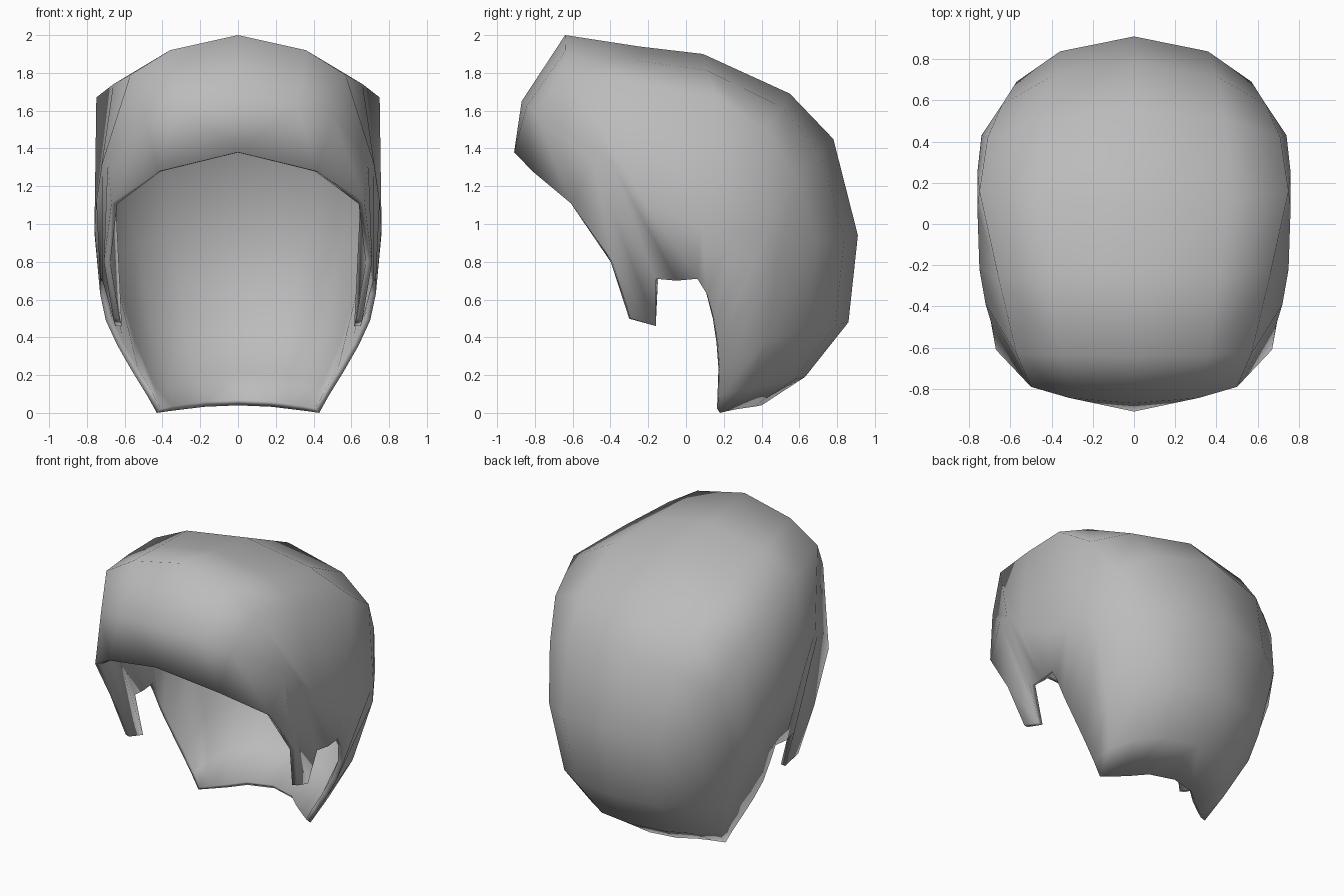
import bpy

# Lines running from the forehead, over the crown, down to the nape
centre = [(-.91, 1.38), (-.87, 1.65), (-.64, 2.0), (-.25, 1.94), (.09, 1.90), (.55, 1.69),
          (.78, 1.45), (.91, .94), (.86, .48), (.63, .19), (.40, .04)]
temple = [(.67, -.61, 1.11), (.50, -.79, 1.58), (.57, -.63, 1.79), (.66, -.25, 1.74),
          (.75, .16, 1.67), (.71, .42, 1.50), (.64, .58, 1.25), (.57, .69, .90),
          (.48, .65, .44), (.38, .47, .16), (.28, .27, .02)]
side = [(.71, -.39, .80), (.69, -.49, 1.33), (.72, -.39, 1.32), (.75, -.22, 1.12),
        (.76, .08, .98), (.76, .25, .95), (.74, .43, .95), (.70, .48, .80),
        (.58, .43, .38), (.47, .32, .13), (.36, .22, .01)]
edge = [(.66, -.29, .50), (.65, -.16, .46), (.72, -.16, .71), (.73, -.05, .70),
        (.73, .06, .71), (.73, .11, .63), (.70, .15, .49), (.64, .17, .36),
        (.56, .18, .22), (.48, .18, .09), (.43, .18, 0)]

# Cross strips from the centre line out to the ear edge
verts = []
for (y, z), t, s, e in zip(centre, temple, side, edge):
    crown = (t[0] * .63, y + (t[1] - y) * .33, z + (t[2] - z) * .38)
    verts += [(0, y, z), crown, t, s, e]
N = 5
faces = [(i * N + j, i * N + j + 1, (i + 1) * N + j + 1, (i + 1) * N + j)
         for i in range(len(centre) - 1) for j in range(N - 1)]

mesh = bpy.data.meshes.new("hair")
mesh.from_pydata(verts, [], faces)
mesh.polygons.foreach_set("use_smooth", [True] * len(faces))
hair = bpy.data.objects.new("hair", mesh)
bpy.context.collection.objects.link(hair)

# Left half and shell thickness
mirror = hair.modifiers.new("mirror", 'MIRROR')
mirror.use_clip = True
shell = hair.modifiers.new("shell", 'SOLIDIFY')
shell.thickness = .035
shell.offset = -1

grey = bpy.data.materials.new("hair grey")
grey.diffuse_color = (.5, .5, .5, 1)
mesh.materials.append(grey)
